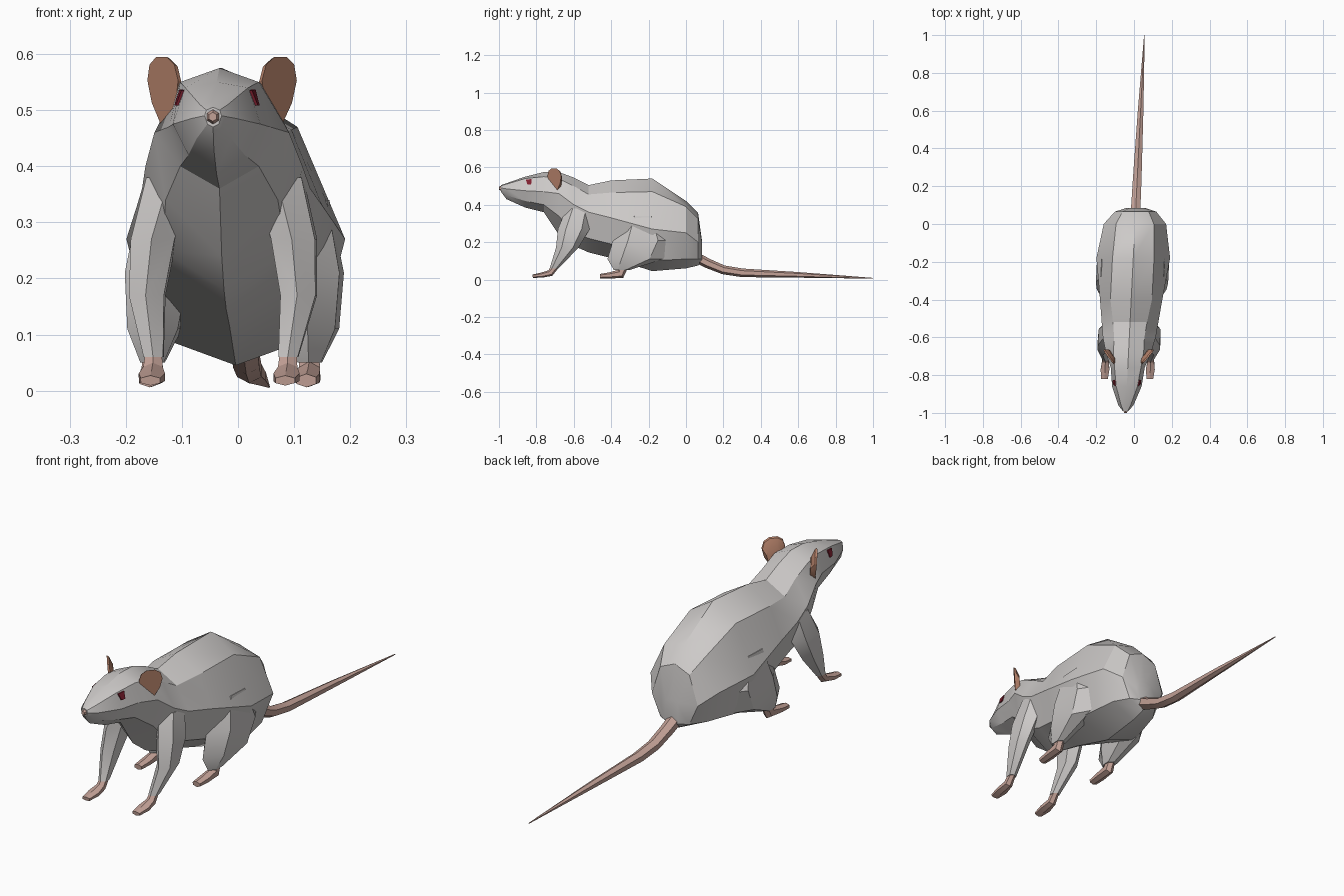
import bpy
import bmesh
import math
from mathutils import Vector
from mathutils.bvhtree import BVHTree

cube = bpy.data.objects.get("Cube")
if cube:
    bpy.data.objects.remove(cube, do_unlink=True)


def material(name, colour):
    mat = bpy.data.materials.new(name)
    mat.use_nodes = True
    mat.diffuse_color = (*colour, 1)
    mat.node_tree.nodes["Principled BSDF"].inputs["Base Color"].default_value = (*colour, 1)
    return mat


FUR = material("pale grey fur", (0.61, 0.59, 0.58))
SKIN = material("pink skin", (0.55, 0.36, 0.31))
EAR = material("tan ear skin", (0.48, 0.23, 0.15))
EYE = material("dark red eye", (0.22, 0.015, 0.03))
X_AXIS = Vector((1, 0, 0))
Y_AXIS = Vector((0, 1, 0))


def place(point):
    """The spine runs at a slight angle to the y axis."""
    return Vector((point[0] + 0.005 + 0.05 * point[1], point[1], point[2]))


def loft(name, rings, mat, angle=30):
    """Skin a row of equal rings and cap both ends."""
    bm = bmesh.new()
    loops = [[bm.verts.new(place(p)) for p in ring] for ring in rings]
    n = len(loops[0])
    for a, b in zip(loops, loops[1:]):
        for i in range(n):
            j = (i + 1) % n
            bm.faces.new((a[i], a[j], b[j], b[i]))
    bm.faces.new(loops[0])
    bm.faces.new(loops[-1])
    bmesh.ops.recalc_face_normals(bm, faces=bm.faces)
    mesh = bpy.data.meshes.new(name)
    bm.to_mesh(mesh)
    bm.free()
    mesh.materials.append(mat)
    obj = bpy.data.objects.new(name, mesh)
    bpy.context.collection.objects.link(obj)
    bpy.ops.object.select_all(action='DESELECT')
    obj.select_set(True)
    bpy.context.view_layer.objects.active = obj
    bpy.ops.object.shade_smooth_by_angle(angle=math.radians(angle))
    return obj


def tube(name, path, mat, sides=6, level=False, side=1):
    """Limb along (x, y, z, half width, half depth); level keeps rings flat."""
    rings = []
    for i, (x, y, z, wide, deep) in enumerate(path):
        before, after = path[max(i - 1, 0)], path[min(i + 1, len(path) - 1)]
        along = (Vector(after[:3]) - Vector(before[:3])).normalized()
        normal = Y_AXIS if level else along.cross(X_AXIS).normalized()
        ring = []
        for k in range(sides):
            t = math.tau * (k + 0.5) / sides
            p = Vector((x, y, z)) + X_AXIS * wide * math.cos(t) + normal * deep * math.sin(t)
            ring.append((p.x * side, p.y, p.z))
        rings.append(ring)
    return loft(name, rings, mat)


# Head and body in hundredths: y, top, then (x, z) for upper, middle and
# lower side, then underside
sections = [
    (-99, 50.5, 1.2, 50, 1.5, 49, 1, 47.5, 47),
    (-96, 51.5, 2.5, 51, 4, 48.5, 3, 45, 43),
    (-86, 55, 5.6, 54, 7.8, 47.5, 5, 42, 38.5),
    (-76, 57.5, 7, 55, 9, 47, 7, 40, 36),
    (-68, 57.5, 8, 54, 12, 46, 10, 34, 24),
    (-60, 54.5, 8, 50, 14, 40, 11, 25, 18),
    (-52, 50.5, 9, 45.5, 15, 36, 11, 22, 14.5),
    (-40, 53, 11, 46.5, 16.5, 33, 13, 19, 11.5),
    (-18, 54, 11, 47, 19.5, 27, 15, 10, 4.5),
    (0, 42, 10, 39, 16.5, 25, 11, 11, 6),
    (6.5, 35.5, 7, 32.5, 11, 20, 7, 11, 7.5),
    (8.5, 21, 3, 20, 5, 16, 3, 11, 9),
]
rings = []
for row in sections:
    y, top, xu, zu, xm, zm, xl, zl, low = [v / 100 for v in row]
    flank = [(xu, zu), (xm, zm), (xl, zl)]
    outline = [(0, top)] + flank + [(0, low)] + [(-x, z) for x, z in reversed(flank)]
    rings.append([(x, y, z) for x, z in outline])
body = loft("body", rings, FUR)

# Nose tip
tube("nose", [(0, -0.98, 0.488, 0.016, 0.018), (0, -1, 0.488, 0.008, 0.008)], SKIN)

# Tail tapering to a point along the ground
tube("tail", [
    (0, 0.05, 0.12, 0.03, 0.028),
    (0, 0.12, 0.085, 0.028, 0.026),
    (0, 0.2, 0.052, 0.027, 0.024),
    (0, 0.3, 0.036, 0.025, 0.023),
    (0, 0.6, 0.025, 0.017, 0.015),
    (0, 1, 0.007, 0.002, 0.002),
], SKIN)

# Shapes shared by the left and right limbs
front_leg = [
    (0.095, -0.57, 0.38, 0.05, 0.07),
    (0.125, -0.60, 0.27, 0.045, 0.085),
    (0.135, -0.635, 0.17, 0.036, 0.06),
    (0.12, -0.705, 0.06, 0.02, 0.024),
]
hind_leg = [
    (0.115, -0.23, 0.34, 0.06, 0.09),
    (0.135, -0.23, 0.21, 0.065, 0.16),
    (0.14, -0.27, 0.11, 0.052, 0.15),
    (0.14, -0.345, 0.05, 0.024, 0.04),
]
front_paw = [
    (0.12, -0.69, 0.08, 0.015, 0.018),
    (0.12, -0.725, 0.035, 0.02, 0.018),
    (0.12, -0.77, 0.024, 0.027, 0.014),
    (0.12, -0.82, 0.018, 0.02, 0.009),
]
hind_paw = [
    (0.14, -0.335, 0.07, 0.018, 0.025),
    (0.14, -0.35, 0.03, 0.022, 0.026),
    (0.14, -0.41, 0.022, 0.024, 0.016),
    (0.14, -0.46, 0.018, 0.02, 0.012),
]
ear_half = [(0.012, 0), (0.037, 0.04), (0.047, 0.08), (0.038, 0.108), (0.016, 0.122)]
ear_outline = ear_half + [(-u, v) for u, v in reversed(ear_half)]
surface = BVHTree.FromObject(body, bpy.context.evaluated_depsgraph_get())

for label, side in (("left", 1), ("right", -1)):
    tube("front_leg_" + label, front_leg, FUR, level=True, side=side)
    tube("hind_leg_" + label, hind_leg, FUR, level=True, side=side)
    tube("front_paw_" + label, front_paw, SKIN, side=side)
    tube("hind_paw_" + label, hind_paw, SKIN, side=side)

    # Ear: a rounded blade facing forwards and outwards
    across, up = Vector((0.62, 0.78, 0)), Vector((0.05, -0.05, 1))
    back = Vector((-0.78, 0.62, 0))
    blade = []
    for depth, scale in ((0, 1), (0.008, 0.97), (0.022, 0.7)):
        ring = []
        for u, v in ear_outline:
            p = Vector((0.1, -0.7, 0.473)) + across * u * scale + up * v * scale + back * depth
            ring.append((p.x * side, p.y, p.z))
        blade.append(ring)
    loft("ear_" + label, blade, EAR)

    # Eye: a thin plate laid on the side of the head
    plate = [[], []]
    for y, z in ((-0.857, 0.535), (-0.825, 0.537), (-0.828, 0.508), (-0.848, 0.508)):
        start = place((side, y, z))
        hit = surface.ray_cast(start, -X_AXIS * side)[0]
        offset = hit.x - place((0, y, z)).x
        plate[0].append((offset - 0.002 * side, y, z))
        plate[1].append((offset + 0.005 * side, y, z))
    loft("eye_" + label, plate, EYE)
